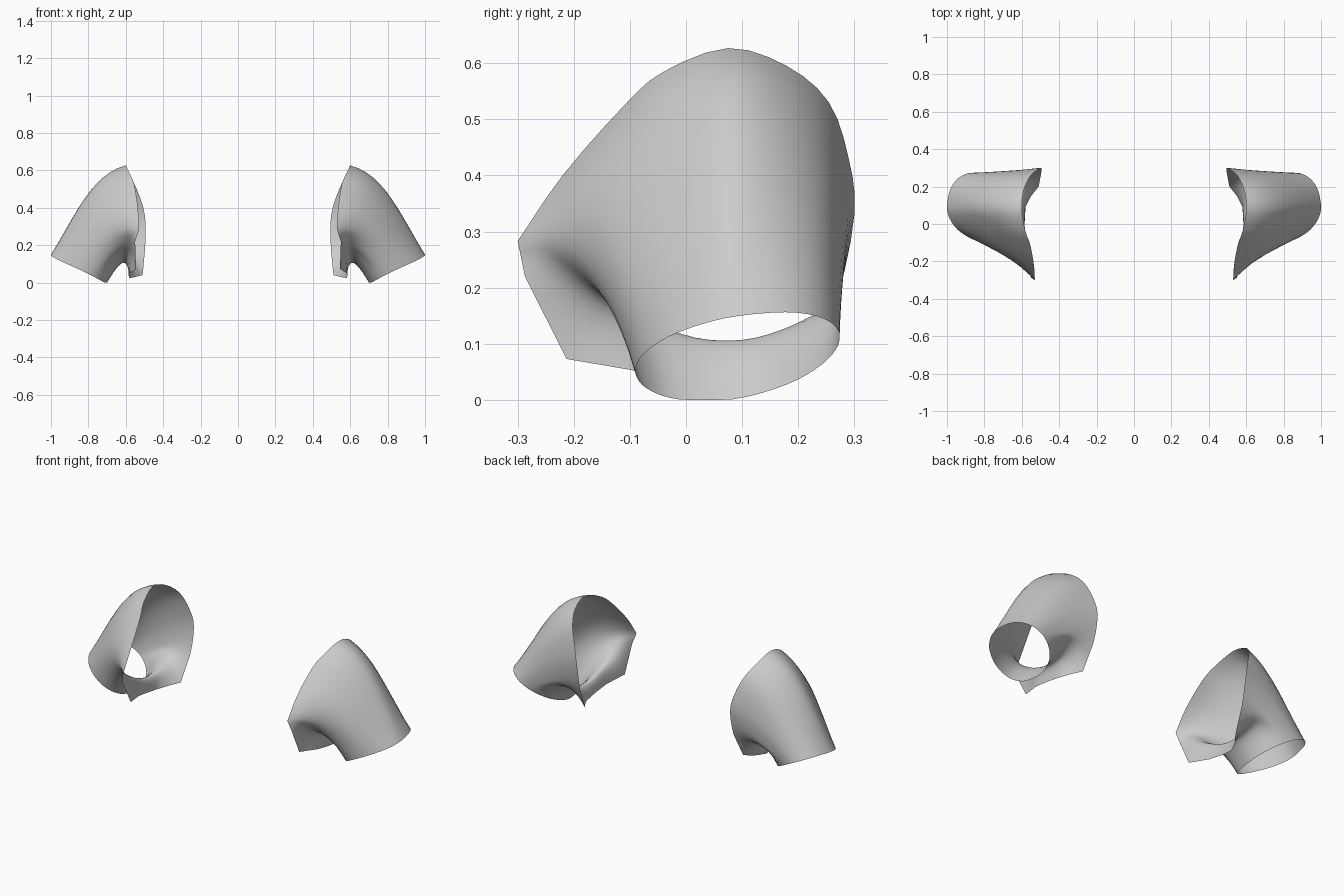
import bpy, bmesh, math
from mathutils import Vector

if "Cube" in bpy.data.objects:
    bpy.data.objects.remove(bpy.data.objects["Cube"])

grey = bpy.data.materials.new("light_grey_cloth")
grey.diffuse_color = (0.6, 0.6, 0.6, 1)
grey.use_nodes = True
grey.node_tree.nodes["Principled BSDF"].inputs["Base Color"].default_value = grey.diffuse_color

# Per seam: armhole point, halfway point, angle on the cuff (0 = top, + = back)
SEAMS = [
    (.60, .075, .627, .82, .09, .45, 0),
    (.59, .18, .595, .797, .18, .425, 28),
    (.555, .255, .53, .76, .25, .362, 52),
    (.515, .29, .43, .712, .28, .28, 75),
    (.495, .30, .33, .675, .28, .22, 95),
    (.497, .268, .18, .645, .267, .175, 112),
    (.51, .20, .04, .625, .225, .15, 130),
    (.55, .15, .03, .618, .165, .123, 150),
    (.58, .09, .025, .615, .10, .107, 175),
    (.585, .0, .037, .615, .02, .11, 198),
    (.58, -.09, .052, .612, -.065, .14, 222),
    (.545, -.213, .073, .605, -.128, .175, 243),
    (.55, -.287, .22, .625, -.17, .208, 260),
    (.53, -.30, .283, .67, -.18, .25, 275),
    (.535, -.22, .40, .72, -.148, .315, 295),
    (.555, -.11, .525, .765, -.075, .38, 318),
    (.58, -.04, .585, .80, .01, .43, 340),
]
STEPS, SUB, FLARE = 12, 3, .08
STRAIGHT = range(5, 13)   # straight-cut armhole edges, with corners between


def seam_point(s, t):
    """Curve from armhole through halfway point to cuff, flared at the top."""
    a, m, ang = Vector(s[:3]), Vector(s[3:6]), math.radians(s[6])
    c, n = math.cos(ang), math.sin(ang)
    skew = -.04 if n < 0 else .012
    b = Vector((.85 + .15 * c + skew * n * n, .092 + .182 * n,
                .076 + .0735 * c + .03 * n + .006 * n * n))
    ctrl = 2 * m - (a + b) / 2
    p = (1 - t) ** 2 * a + 2 * t * (1 - t) * ctrl + t * t * b
    bend = FLARE * t * (1 - t) * (1 - 2 * t) * max(c, 0)
    return p + Vector((bend, 0, bend))


def smooth_ring(p, t):
    """Closed ring: cornered at the armhole hem, round towards the cuff."""
    out, n, w = [], len(p), min(1, t * 3)
    for i in range(n):
        p0, p1, p2, p3 = (p[(i + k) % n] for k in (-1, 0, 1, 2))
        if i == 13:
            p0 = p0.lerp(p1 * 2 - p2, 1 - w)   # corner at the front tip
        for j in range(SUB):
            u = j / SUB
            curve = .5 * (2 * p1 + (p2 - p0) * u
                          + (2 * p0 - 5 * p1 + 4 * p2 - p3) * u * u
                          + (3 * p1 - p0 - 3 * p2 + p3) * u ** 3)
            out.append(p1.lerp(p2, u).lerp(curve, w if i in STRAIGHT else 1))
    return out


def make_sleeve(name, side):
    bm = bmesh.new()
    rings = []
    for k in range(STEPS + 1):
        t = k / STEPS
        ring = smooth_ring([seam_point(s, t) for s in SEAMS], t)
        rings.append([bm.verts.new((side * v.x, v.y, max(v.z, 0))) for v in ring])
    n = len(rings[0])
    for r0, r1 in zip(rings, rings[1:]):
        for i in range(n):
            j = (i + 1) % n
            quad = (r0[i], r0[j], r1[j], r1[i])
            f = bm.faces.new(quad if side < 0 else quad[::-1])
            f.smooth = True
    # Outward side faces away from the arm
    bm.normal_update()
    top = max(bm.faces, key=lambda f: f.calc_center_median().z)
    if top.normal.z < 0:
        bmesh.ops.reverse_faces(bm, faces=bm.faces[:])
    me = bpy.data.meshes.new(name)
    bm.to_mesh(me)
    bm.free()
    me.materials.append(grey)
    bpy.context.collection.objects.link(bpy.data.objects.new(name, me))


# Pair of open sleeves
make_sleeve("right_sleeve", 1)
make_sleeve("left_sleeve", -1)
